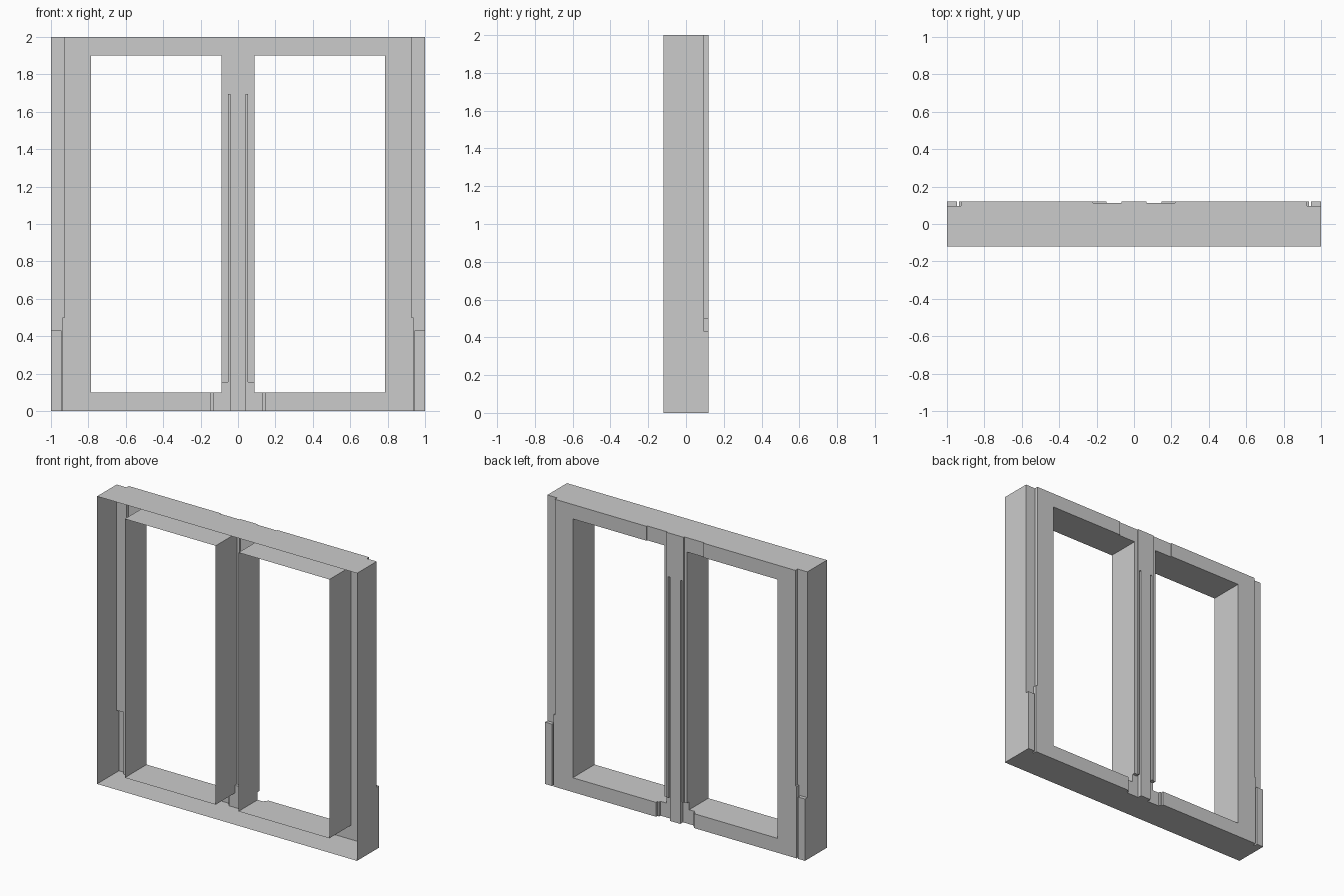
import bpy, bmesh

if "Cube" in bpy.data.objects:
    bpy.data.objects.remove(bpy.data.objects["Cube"])

FRONT, BACK = -0.12, 0.12      # open front rim / rear face

# Right half of the rear face as layered rectangles: x0, x1, z0, z1, y (later ones win)
LAYERS = [
    (0.0, 1.0, 0.0, 2.0, BACK),            # flat rear face
    (0.925, 1.0, 0.5, 2.0, 0.095),         # outer rebate
    (0.935, 1.0, 0.0, 0.5, 0.095),         # narrower rebate near the foot
    (0.947, 1.0, 0.0, 0.43, BACK),         # foot block
    (0.066, 0.22, 1.9, 2.0, 0.112),        # shallow recess in top rail
    (0.066, 0.09, 0.155, 2.0, 0.112),      # shallow recess beside mullion
    (0.04, 0.053, 0.155, 1.695, 0.09),     # mullion groove
    (0.04, 0.147, 0.0, 0.155, 0.105),      # stepped notch in bottom rail
    (0.04, 0.133, 0.0, 0.155, 0.09),
    (0.088, 0.787, 0.1, 1.9, FRONT),       # window opening
]


def depth(x, z):
    y = FRONT
    for x0, x1, z0, z1, d in LAYERS:
        if x0 < x < x1 and z0 < z < z1:
            y = d
    return y


def build_relief_shell(name):
    bm = bmesh.new()

    def quad(*pts):
        bm.faces.new([bm.verts.new(p) for p in pts])

    xs = sorted({v for r in LAYERS for v in r[0:2]})
    zs = sorted({v for r in LAYERS for v in r[2:4]})
    xcells = list(zip(xs, xs[1:])) + [(1.0, 1.2)]
    zcells = [(-0.2, 0.0)] + list(zip(zs, zs[1:])) + [(2.0, 2.2)]
    for i, (x0, x1) in enumerate(xcells):
        for j, (z0, z1) in enumerate(zcells):
            xm, zm = (x0 + x1) / 2, (z0 + z1) / 2
            y = depth(xm, zm)
            # rear facing panel
            if y > FRONT:
                quad((x0, y, z0), (x0, y, z1), (x1, y, z1), (x1, y, z0))
            # upright wall towards the previous column
            if i > 0:
                a = depth(sum(xcells[i - 1]) / 2, zm)
                if a != y:
                    quad((x0, a, z0), (x0, a, z1), (x0, y, z1), (x0, y, z0))
            # level wall towards the cell below
            if j > 0:
                a = depth(xm, sum(zcells[j - 1]) / 2)
                if a != y:
                    quad((x0, a, z0), (x0, y, z0), (x1, y, z0), (x1, a, z0))
    bmesh.ops.remove_doubles(bm, verts=bm.verts, dist=1e-5)
    mesh = bpy.data.meshes.new(name)
    bm.to_mesh(mesh)
    bm.free()
    obj = bpy.data.objects.new(name, mesh)
    bpy.context.collection.objects.link(obj)
    return obj


# Double window frame, hollow and open at the front
frame = build_relief_shell("window_frame")
mirror = frame.modifiers.new("mirror", 'MIRROR')
mirror.use_axis[0] = True
mirror.merge_threshold = 0.0005
